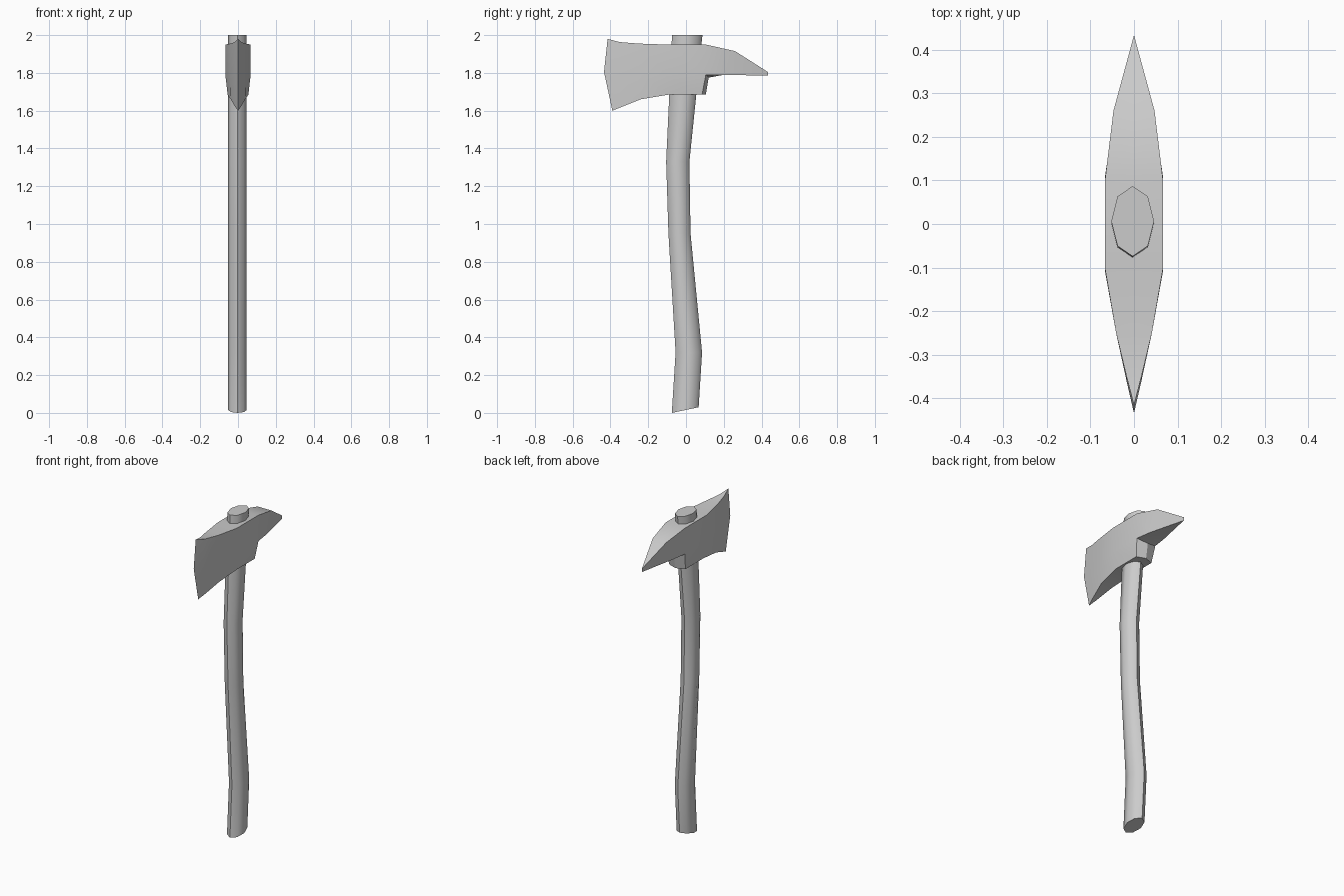
import bpy, bmesh, math

cube = bpy.data.objects.get("Cube")
if cube:
    bpy.data.objects.remove(cube)

grey = bpy.data.materials.new("plain_grey")
grey.use_nodes = True
colour = (0.6, 0.6, 0.6, 1)
grey.diffuse_color = colour
grey.node_tree.nodes["Principled BSDF"].inputs["Base Color"].default_value = colour


def skin(bm, sections, closed=False):
    """Join neighbouring sections of points with quads."""
    rings = [[bm.verts.new(p) for p in s] for s in sections]
    for a, b in zip(rings, rings[1:]):
        for i in range(len(a) if closed else len(a) - 1):
            j = (i + 1) % len(a)
            bm.faces.new((a[i], a[j], b[j], b[i]))
    return rings


def finish(bm, name, angle):
    bmesh.ops.recalc_face_normals(bm, faces=bm.faces[:])
    mesh = bpy.data.meshes.new(name)
    bm.to_mesh(mesh)
    bm.free()
    mesh.materials.append(grey)
    obj = bpy.data.objects.new(name, mesh)
    bpy.context.collection.objects.link(obj)
    bpy.ops.object.select_all(action='DESELECT')
    obj.select_set(True)
    bpy.context.view_layer.objects.active = obj
    bpy.ops.object.shade_smooth_by_angle(angle=math.radians(angle))


# Curved eight-sided handle: front y, back y, front z, back z of each ring
rings = [(-0.075, 0.067, 0.0, 0.03), (-0.055, 0.085, 0.32, 0.32),
         (-0.093, 0.024, 0.95, 0.95), (-0.105, 0.018, 1.33, 1.33),
         (-0.074, 0.087, 2.0, 2.0)]
bm = bmesh.new()
sections = []
for y0, y1, z0, z1 in rings:
    ring = []
    for i in range(8):
        a = i * math.pi / 4
        t = (1 + math.sin(a)) / 2
        ring.append((0.049 * math.cos(a) - 0.003, y0 + (y1 - y0) * t, z0 + (z1 - z0) * t))
    sections.append(ring)
loops = skin(bm, sections, closed=True)
bm.faces.new(loops[0])
bm.faces.new(loops[-1])
finish(bm, "handle", 50)


# Axe head: one half is skinned along y, then mirrored
def with_centres(points):
    """Add the centre-line points above and below a side section."""
    return [(0, *points[0][1:])] + points + [(0, *points[-1][1:])]


edge = [(0, -0.415, 1.98), (0, -0.434, 1.805), (0, -0.39, 1.60)]
bevel = [(0.017, -0.35, 1.963), (0.017, -0.36, 1.80), (0.015, -0.34, 1.62)]
cheek = [(0.041, -0.25, 1.955), (0.041, -0.25, 1.80), (0.038, -0.24, 1.66)]
eye_front = [(0.066, -0.105, 1.95), (0.067, -0.105, 1.79), (0.055, -0.09, 1.685)]
eye_back = [(0.066, 0.105, 1.95), (0.067, 0.105, 1.79), (0.055, 0.085, 1.685)]
tab_low, tab_high = (0, 0.105, 1.685), (0, 0.12, 1.775)

bm = bmesh.new()
body = [with_centres(s) for s in (edge, bevel, cheek, eye_front, eye_back)]
body[-1][-1] = tab_low
skin(bm, body)

# Spike behind the eye, and the back of the socket tab
spike = [[body[-1][0], eye_back[0], eye_back[1], tab_high],
         [(0, 0.26, 1.915), (0.047, 0.26, 1.915), (0.053, 0.2, 1.79), (0, 0.2, 1.79)],
         [(0, 0.433, 1.805), (0, 0.433, 1.805), (0, 0.433, 1.785), (0, 0.433, 1.785)]]
skin(bm, spike)
skin(bm, [[eye_back[1], tab_high], [eye_back[2], tab_low]])

bmesh.ops.remove_doubles(bm, verts=bm.verts[:], dist=0.0005)
bmesh.ops.mirror(bm, geom=bm.verts[:] + bm.edges[:] + bm.faces[:], axis='X', merge_dist=0.0005)
bmesh.ops.remove_doubles(bm, verts=bm.verts[:], dist=0.0005)
finish(bm, "axe_head", 30)
